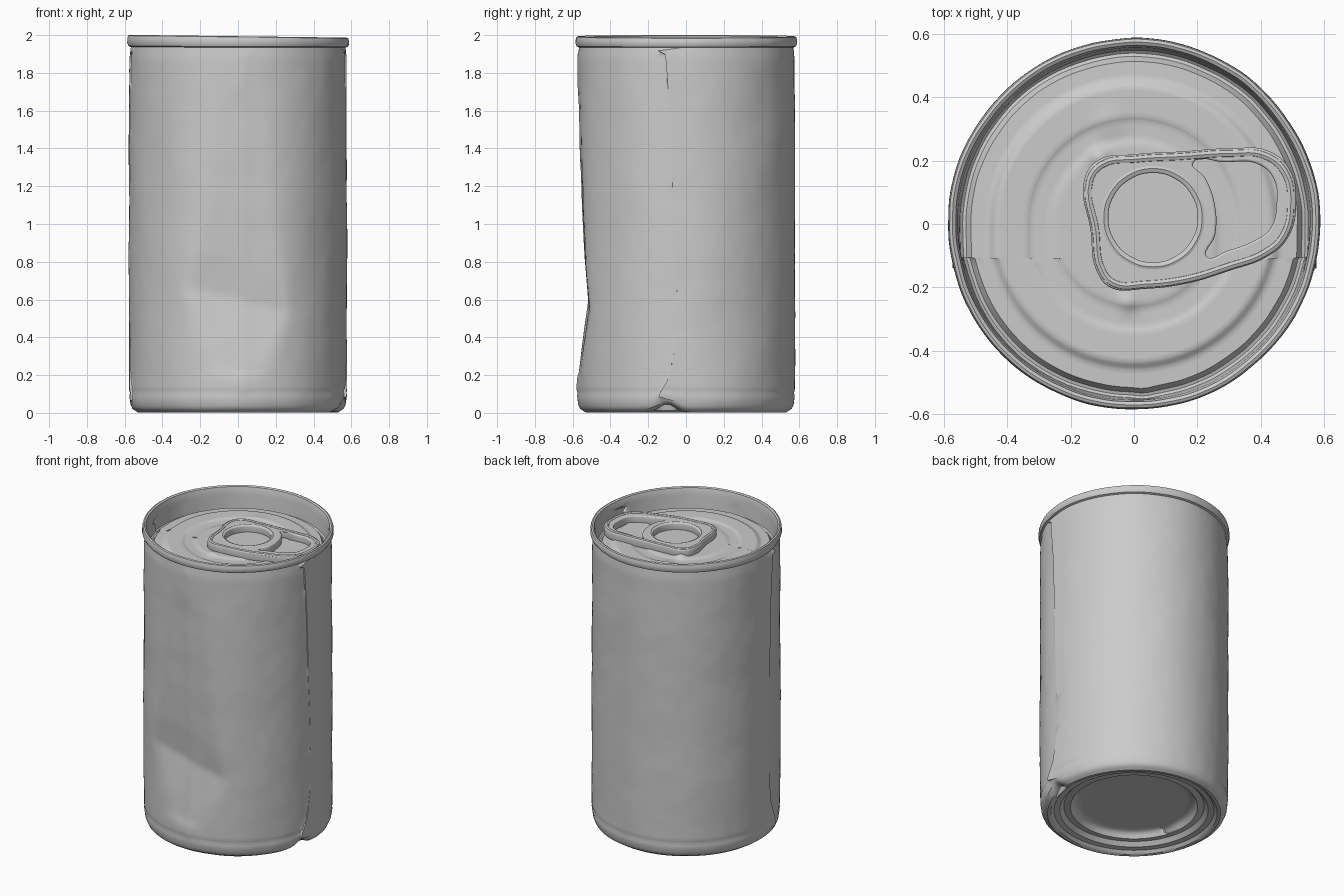
import bpy, bmesh, math
from mathutils import Vector, noise

cube = bpy.data.objects.get("Cube")
if cube:
    bpy.data.objects.remove(cube, do_unlink=True)

# One plain metal grey
metal = bpy.data.materials.new("plain grey metal")
metal.use_nodes = True
GREY = (0.6, 0.6, 0.6, 1.0)
metal.diffuse_color = GREY
bsdf = metal.node_tree.nodes["Principled BSDF"]
bsdf.inputs["Base Color"].default_value = GREY
bsdf.inputs["Roughness"].default_value = 0.6

SEGMENTS = 144


def interp(points, t):
    """Piecewise linear lookup in a short list of (t, value)."""
    if t <= points[0][0]:
        return points[0][1]
    for (a, u), (b, v) in zip(points, points[1:]):
        if t <= b:
            return u + (v - u) * (t - a) / (b - a)
    return points[-1][1]


def bump(d, width):
    return math.exp(-(d / width) ** 2)


# Front flattening: nearest allowed y at each height
DENT = [(0.1, -0.62), (0.22, -0.565), (0.6, -0.513), (0.8, -0.53),
        (1.1, -0.549), (1.6, -0.565), (1.9, -0.59), (1.95, -0.7)]


def deform(p):
    """Crushed front, nicked bottom edge, uneven rim and gentle handling wear."""
    x, y, z = p
    r = math.hypot(x, y)
    if 0.05 < z < 1.93 and y < 0:
        # Crease runs slightly downhill towards the left side
        limit = interp(DENT, z + 0.25 * x * bump(z - 0.6, 0.3))
        k = 0.008
        y = limit + k * math.log1p(math.exp(min((y - limit) / k, 60)))
    if r > 0.5:
        wear = 0.004 * noise.noise(Vector((x * 4, y * 4, z * 3)))
        wear += 0.0015 * noise.noise(Vector((x * 13, y * 13, z * 9)))
        x, y = x * (1 + wear / r), y * (1 + wear / r)
        # Small fold on the bottom edge
        if x > 0 and z < 0.15:
            z += 0.045 * bump(y + 0.1, 0.06) * (1 - z / 0.15)
        # Slight lengthwise seam on the front
        if y < 0 and 0.1 < z < 1.9:
            y -= 0.004 * bump(x - 0.03, 0.03)
    if z > 1.92:
        z -= 0.012 * x * (z - 1.92) / 0.07
    return Vector((x, y, z))


def lid_deform(p):
    """Score dimples beside the ring pull."""
    x, y, z = p
    if math.hypot(x, y) < 0.42:
        z += 0.02 * bump(math.hypot(x + 0.11, y - 0.21), 0.03)
        z += 0.012 * bump(math.hypot(x + 0.02, y + 0.25), 0.03)
        z += 0.008 * bump(math.hypot(x + 0.08, y - 0.32), 0.05)
    return deform((x, y, z))


def finish(obj, angle=35):
    obj.data.materials.clear()
    obj.data.materials.append(metal)
    bpy.ops.object.select_all(action="DESELECT")
    obj.select_set(True)
    bpy.context.view_layer.objects.active = obj
    bpy.ops.object.shade_smooth_by_angle(angle=math.radians(angle))


def lathe(name, profile, step=0.025, warp=deform):
    """Spin a (radius, height) profile, subdivided to the given step."""
    pts = [profile[0]]
    for a, b in zip(profile, profile[1:]):
        n = max(1, math.ceil(math.dist(a, b) / step))
        pts += [(a[0] + (b[0] - a[0]) * i / n, a[1] + (b[1] - a[1]) * i / n)
                for i in range(1, n + 1)]
    bm = bmesh.new()
    rings = []
    for r, z in pts:
        if r < 1e-6:
            rings.append([bm.verts.new(warp((0, 0, z)))] * SEGMENTS)
            continue
        rings.append([bm.verts.new(warp((r * math.cos(a), r * math.sin(a), z)))
                      for a in (math.tau * i / SEGMENTS for i in range(SEGMENTS))])
    for lo, hi in zip(rings, rings[1:]):
        for i in range(SEGMENTS):
            j = (i + 1) % SEGMENTS
            quad = list(dict.fromkeys((lo[i], lo[j], hi[j], hi[i])))
            bm.faces.new(quad)
    mesh = bpy.data.meshes.new(name)
    bm.to_mesh(mesh)
    bm.free()
    obj = bpy.data.objects.new(name, mesh)
    bpy.context.collection.objects.link(obj)
    finish(obj)
    return obj


# Can wall with rounded foot and a faint bead just above it
lathe("can_wall", [(0.545, 0.012), (0.56, 0.022), (0.57, 0.045), (0.576, 0.09),
                   (0.572, 0.105), (0.576, 0.12), (0.578, 0.6), (0.577, 1.4),
                   (0.574, 1.88), (0.568, 1.935)])

# Stepped, recessed base
lathe("base", [(0, 0.085), (0.345, 0.085), (0.37, 0.075), (0.39, 0.045), (0.43, 0.05),
               (0.455, 0.025), (0.49, 0.022), (0.51, 0.004), (0.53, 0.002),
               (0.545, 0.012)])

# Rolled top rim and its inner wall
lathe("rim", [(0.568, 1.935), (0.58, 1.94), (0.587, 1.955), (0.586, 1.975),
              (0.582, 1.99), (0.573, 1.994), (0.563, 1.988), (0.557, 1.96),
              (0.549, 1.85)])

# Lid: countersink, outer shelf, raised panel and shallow ring
lathe("lid", [(0.549, 1.85), (0.54, 1.842), (0.53, 1.845), (0.515, 1.87),
              (0.46, 1.872), (0.435, 1.889), (0.34, 1.888), (0.325, 1.882),
              (0.27, 1.881), (0.25, 1.888), (0, 1.888)], 0.015, lid_deform)


# Ring pull: filled outline with a round hole and a finger opening
def add_spline(curve, pts):
    s = curve.splines.new("BEZIER")
    s.bezier_points.add(len(pts) - 1)
    for bp, (x, y) in zip(s.bezier_points, pts):
        bp.co = (x, y, 0)
        bp.handle_left_type = bp.handle_right_type = "AUTO"
    s.use_cyclic_u = True
    s.resolution_u = 6


def circle(cx, cy, r, n=12):
    return [(cx + r * math.cos(math.tau * i / n), cy + r * math.sin(math.tau * i / n))
            for i in range(n)]


def curve_object(name, splines, z, **settings):
    curve = bpy.data.curves.new(name, "CURVE")
    for key, value in settings.items():
        setattr(curve, key, value)
    for pts in splines:
        add_spline(curve, pts)
    obj = bpy.data.objects.new(name, curve)
    bpy.context.collection.objects.link(obj)
    obj.location.z = z
    bpy.ops.object.select_all(action="DESELECT")
    obj.select_set(True)
    bpy.context.view_layer.objects.active = obj
    bpy.ops.object.convert(target="MESH")
    obj = bpy.context.view_layer.objects.active
    finish(obj, 40)
    return obj


outline = [(-0.15, 0.14), (-0.11, 0.195), (0, 0.213), (0.15, 0.222), (0.31, 0.232),
           (0.42, 0.225), (0.485, 0.17), (0.505, 0.07), (0.48, -0.04), (0.42, -0.095),
           (0.3, -0.14), (0.17, -0.18), (0.03, -0.198), (-0.07, -0.195),
           (-0.11, -0.15), (-0.13, -0.02)]
opening = [(0.18, 0.195), (0.29, 0.202), (0.39, 0.197), (0.445, 0.15), (0.457, 0.06),
           (0.435, -0.02), (0.38, -0.06), (0.3, -0.09), (0.225, -0.108),
           (0.25, -0.03), (0.248, 0.06), (0.22, 0.14)]
hole = circle(0.06, 0.02, 0.148)

curve_object("ring_pull", [outline, hole, opening], 1.905, dimensions="2D",
             fill_mode="BOTH", extrude=0.02, bevel_depth=0.007, bevel_resolution=2)

# Curled lips around the pull and its round hole
curve_object("pull_outer_lip", [[(0.17 + (x - 0.17) * 0.97, y * 0.96) for x, y in outline]],
             1.924, dimensions="3D", bevel_depth=0.014, bevel_resolution=2)
curve_object("pull_hole_lip", [circle(0.06, 0.02, 0.155)], 1.922, dimensions="3D",
             bevel_depth=0.013, bevel_resolution=2)
